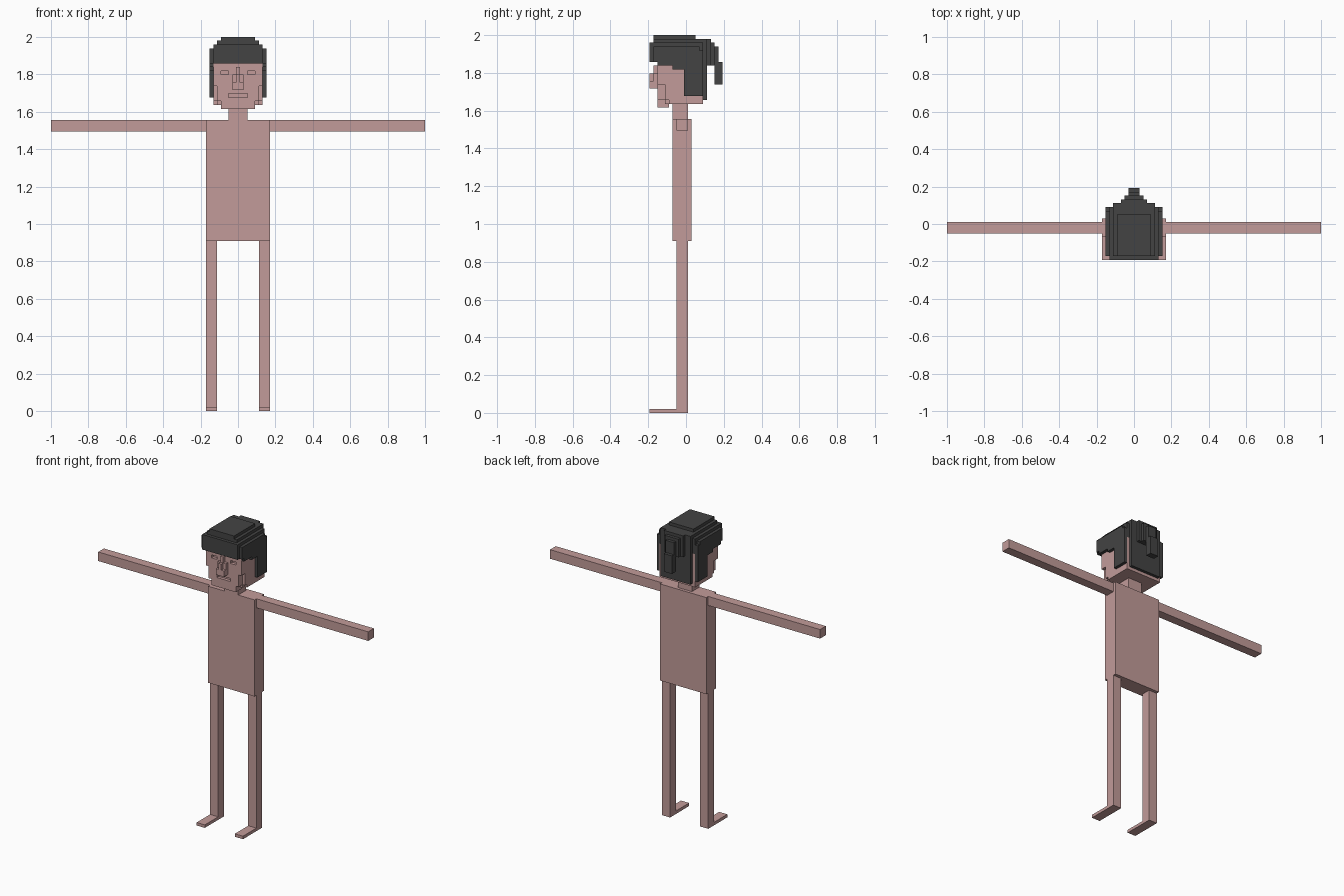
import bpy, bmesh
from mathutils import Vector

default = bpy.data.objects.get("Cube")
if default:
    bpy.data.objects.remove(default, do_unlink=True)

V = 2 / 99  # size of one voxel


def material(name, rgb):
    m = bpy.data.materials.new(name)
    m.use_nodes = True
    m.diffuse_color = (*rgb, 1)
    m.node_tree.nodes["Principled BSDF"].inputs["Base Color"].default_value = (*rgb, 1)
    return m


skin = material("skin", (0.54, 0.33, 0.32))
dark = material("dark_hair", (0.057, 0.057, 0.057))


def finish(name, bm, mat):
    mesh = bpy.data.meshes.new(name)
    bmesh.ops.scale(bm, vec=(V, V, V), verts=bm.verts)
    bm.to_mesh(mesh)
    bm.free()
    mesh.materials.append(mat)
    ob = bpy.data.objects.new(name, mesh)
    bpy.context.collection.objects.link(ob)


def box(name, x0, x1, y0, y1, z0, z1):
    """Plain box with bounds in voxel units."""
    bm = bmesh.new()
    bmesh.ops.create_cube(bm, size=1)
    bmesh.ops.scale(bm, vec=(x1 - x0, y1 - y0, z1 - z0), verts=bm.verts)
    bmesh.ops.translate(bm, vec=((x0 + x1) / 2, (y0 + y1) / 2, (z0 + z1) / 2), verts=bm.verts)
    finish(name, bm, skin)


def cells(half, y0, y1, z0, z1, inner=0):
    """Voxels of a block symmetric in x; inner leaves out the middle."""
    h = int(half - 0.5)
    return {(x, y, z) for x in range(-h, h + 1) if abs(x) >= inner
            for y in range(int(y0 + 0.5), int(y1 + 0.5)) for z in range(z0, z1)}


def voxel_part(name, filled, mat):
    """Skin the outer faces of a voxel set and merge the flat areas."""
    bm = bmesh.new()
    for c in filled:
        for axis in range(3):
            for s in (-1, 1):
                n = list(c)
                n[axis] += s
                if tuple(n) in filled:
                    continue
                d, u, w = Vector(), Vector(), Vector()
                d[axis] = s * 0.5
                u[(axis + 1) % 3] = 0.5
                w[(axis + 2) % 3] = 0.5 * s
                mid = Vector(c) + Vector((0, 0, 0.5)) + d
                bm.faces.new([bm.verts.new(mid + p) for p in (-u - w, u - w, u + w, -u + w)])
    bmesh.ops.remove_doubles(bm, verts=bm.verts, dist=0.01)
    bmesh.ops.dissolve_limit(bm, angle_limit=0.01, verts=bm.verts, edges=bm.edges)
    finish(name, bm, mat)


# Body
box("torso", -8.5, 8.5, -3.5, 1.5, 45, 77)
box("neck", -2.5, 2.5, -3.5, 0.5, 77, 81)

# Limbs
for side, s in (("left", 1), ("right", -1)):
    for part, a, b, *rest in (("arm", 8.5, 49.5, -2.5, 0.5, 74, 77),
                              ("leg", 5.5, 8.5, -2.5, 0.5, 0, 45),
                              ("foot", 5.5, 8.5, -9.5, -2.5, 0, 1)):
        box(f"{side}_{part}", min(a * s, b * s), max(a * s, b * s), *rest)

# Head with stepped jaw
head = cells(6.5, -4.5, 4.5, 81, 92)
head |= cells(6.5, -5.5, -4.5, 82, 92) | cells(5.5, -5.5, -4.5, 81, 82)
head |= cells(6.5, -7.5, -5.5, 86, 92) | cells(5.5, -7.5, -5.5, 82, 86)
head |= cells(4.5, -7.5, -4.5, 80, 82)
# Inset eyes and mouth
head -= cells(4.5, -7.5, -6.5, 89, 90, inner=3)
head -= cells(2.5, -7.5, -6.5, 83, 84)
# Nose
head |= cells(1.5, -8.5, -7.5, 85, 89) | cells(0.5, -8.5, -7.5, 89, 91)
head |= cells(1.5, -9.5, -8.5, 85, 87) | cells(0.5, -9.5, -8.5, 87, 89)
voxel_part("head", head, skin)

# Hair: fringe, stepped crown
hair = cells(6.5, -9.5, -8.5, 92, 97) | cells(7.5, -8.5, -7.5, 92, 96)
hair |= cells(7.5, -7.5, 3.5, 91, 96) | cells(6.5, -8.5, 4.5, 96, 97)
hair |= cells(5.5, -8.5, 5.5, 97, 98) | cells(4.5, -8.5, 2.5, 98, 99)
# Sides and back
hair |= cells(7.5, -3.5, -0.5, 90, 92, inner=7) | cells(7.5, -0.5, 3.5, 83, 92, inner=7)
hair |= cells(6.5, 3.5, 4.5, 82, 97) | cells(7.5, 3.5, 4.5, 83, 95, inner=7)
hair |= cells(5.5, 4.5, 5.5, 82, 97)
# Ponytail
hair |= cells(3.5, 5.5, 6.5, 91, 98) | cells(2.5, 6.5, 7.5, 91, 97)
hair |= cells(1.5, 7.5, 8.5, 86, 96) | cells(1.5, 8.5, 9.5, 86, 92)
voxel_part("hair", hair - head, dark)
